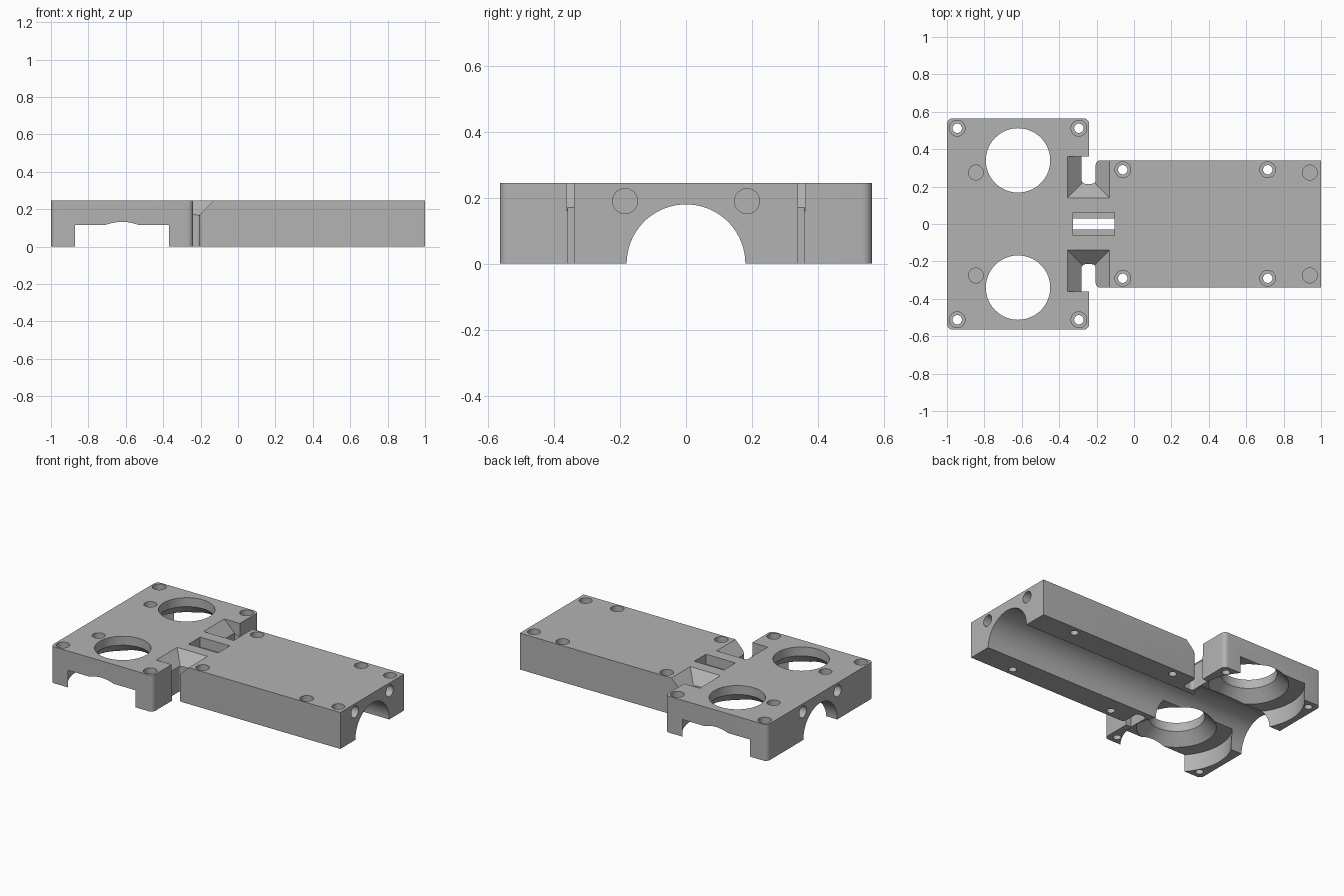
import bpy, bmesh, math
from mathutils import Matrix, Vector

cube = bpy.data.objects.get("Cube")
if cube:
    bpy.data.objects.remove(cube, do_unlink=True)

HEIGHT = 0.245
grey = bpy.data.materials.new("plain_grey")
grey.use_nodes = True
grey.diffuse_color = (0.45, 0.45, 0.45, 1)
grey.node_tree.nodes["Principled BSDF"].inputs["Base Color"].default_value = (0.45, 0.45, 0.45, 1)


def make(name, bm, matrix=Matrix()):
    bmesh.ops.recalc_face_normals(bm, faces=bm.faces[:])
    mesh = bpy.data.meshes.new(name)
    bm.to_mesh(mesh)
    bm.free()
    mesh.materials.append(grey)
    obj = bpy.data.objects.new(name, mesh)
    obj.matrix_world = matrix
    bpy.context.collection.objects.link(obj)
    return obj


def loft(name, rings):
    """Closed solid through equal-length rings of points."""
    bm = bmesh.new()
    loops = [[bm.verts.new(p) for p in ring] for ring in rings]
    for a, b in zip(loops, loops[1:]):
        for i in range(len(a)):
            j = (i + 1) % len(a)
            bm.faces.new((a[i], a[j], b[j], b[i]))
    bm.faces.new(loops[0][::-1])
    bm.faces.new(loops[-1])
    return make(name, bm)


def lathe(name, profile, x, y, z=0, axis="Z", sides=48):
    """Solid of revolution from (radius, height) pairs."""
    step = math.tau / sides
    rings = [[(r * math.cos(i * step), r * math.sin(i * step), h) for i in range(sides)]
             for r, h in profile]
    obj = loft(name, rings)
    turn = Matrix.Rotation(math.pi / 2, 4, "Y") if axis == "X" else Matrix()
    obj.matrix_world = Matrix.Translation((x, y, z)) @ turn
    return obj


def rect(x0, x1, y0, y1, z):
    return [(x0, y0, z), (x1, y0, z), (x1, y1, z), (x0, y1, z)]


def rounded(corners, steps=6):
    """Outline with each (x, y, radius) right-angle corner rounded."""
    out = []
    for i, (x, y, r) in enumerate(corners):
        p = Vector((x, y))
        if r == 0:
            out.append(p)
            continue
        a = (Vector(corners[i - 1][:2]) - p).normalized() * r
        b = (Vector(corners[(i + 1) % len(corners)][:2]) - p).normalized() * r
        for k in range(steps + 1):
            t = k / steps * math.pi / 2
            out.append(p + a * (1 - math.sin(t)) + b * (1 - math.cos(t)))
    return out


# Main plate: wide block and long bar joined by a notched neck
half = [(1, 0.34, 0), (-0.205, 0.34, 0.025), (-0.205, 0.215, 0.02), (-0.28, 0.215, 0.02),
        (-0.28, 0.36, 0), (-0.24, 0.36, 0), (-0.24, 0.565, 0.03), (-1, 0.565, 0.03)]
outline = rounded(half + [(x, -y, r) for x, y, r in reversed(half)])
body = loft("housing_half", [[(p.x, p.y, z) for p in outline] for z in (0, HEIGHT)])

# Lengthwise bore and the slot opening into it
cutters = [
    lathe("bore", [(0.18, -1.2), (0.18, 1.2)], 0, 0, axis="X", sides=96),
    loft("strap_slot", [rect(-0.325, -0.105, -0.062, 0.062, z) for z in (0.1775, 0.3)]),
]

for s in (-1, 1):
    # Stepped, conical round openings
    cutters.append(lathe("round_opening", [(0.338, -0.05), (0.338, 0.115), (0.242, 0.115),
                                           (0.172, 0.185), (0.172, 0.3)], -0.62, s * 0.34, sides=96))
    # Counterbored screw holes
    for x, y in ((-0.945, 0.512), (-0.295, 0.512), (-0.06, 0.29), (0.715, 0.29)):
        cutters.append(lathe("screw_hole", [(0.025, -0.05), (0.025, 0.185), (0.042, 0.185),
                                            (0.042, 0.3)], x, s * y, sides=32))
    # Blind holes in the top and in both ends
    for x in (-0.845, 0.94):
        cutters.append(lathe("top_pin_hole", [(0.04, 0.17), (0.04, 0.3)], x, s * 0.275, sides=32))
    for x in (-1, 1):
        cutters.append(lathe("end_hole", [(0.038, -0.1), (0.038, 0.1)], x, s * 0.185, 0.19, "X", 32))
    # Sloped sides around the neck notches
    low, high = sorted((s * 0.225, s * 0.362)), sorted((s * 0.135, s * 0.362))
    cutters.append(loft("notch_chamfer", [rect(-0.27, -0.215, *low, 0.16),
                                          rect(-0.36, -0.125, *high, 0.25)]))

for cutter in cutters:
    cutter.hide_render = True
    mod = body.modifiers.new(cutter.name, "BOOLEAN")
    mod.operation = "DIFFERENCE"
    mod.solver = "EXACT"
    mod.object = cutter

# Bake the cuts and drop the cutters
bpy.context.view_layer.update()
deps = bpy.context.evaluated_depsgraph_get()
baked = bpy.data.meshes.new_from_object(body.evaluated_get(deps))
body.modifiers.clear()
body.data = baked
baked.materials.clear()
baked.materials.append(grey)
for face in baked.polygons:
    face.material_index = 0
for cutter in cutters:
    bpy.data.objects.remove(cutter, do_unlink=True)

bpy.ops.object.select_all(action="DESELECT")
body.select_set(True)
bpy.context.view_layer.objects.active = body
bpy.ops.object.shade_smooth_by_angle(angle=math.radians(30))
